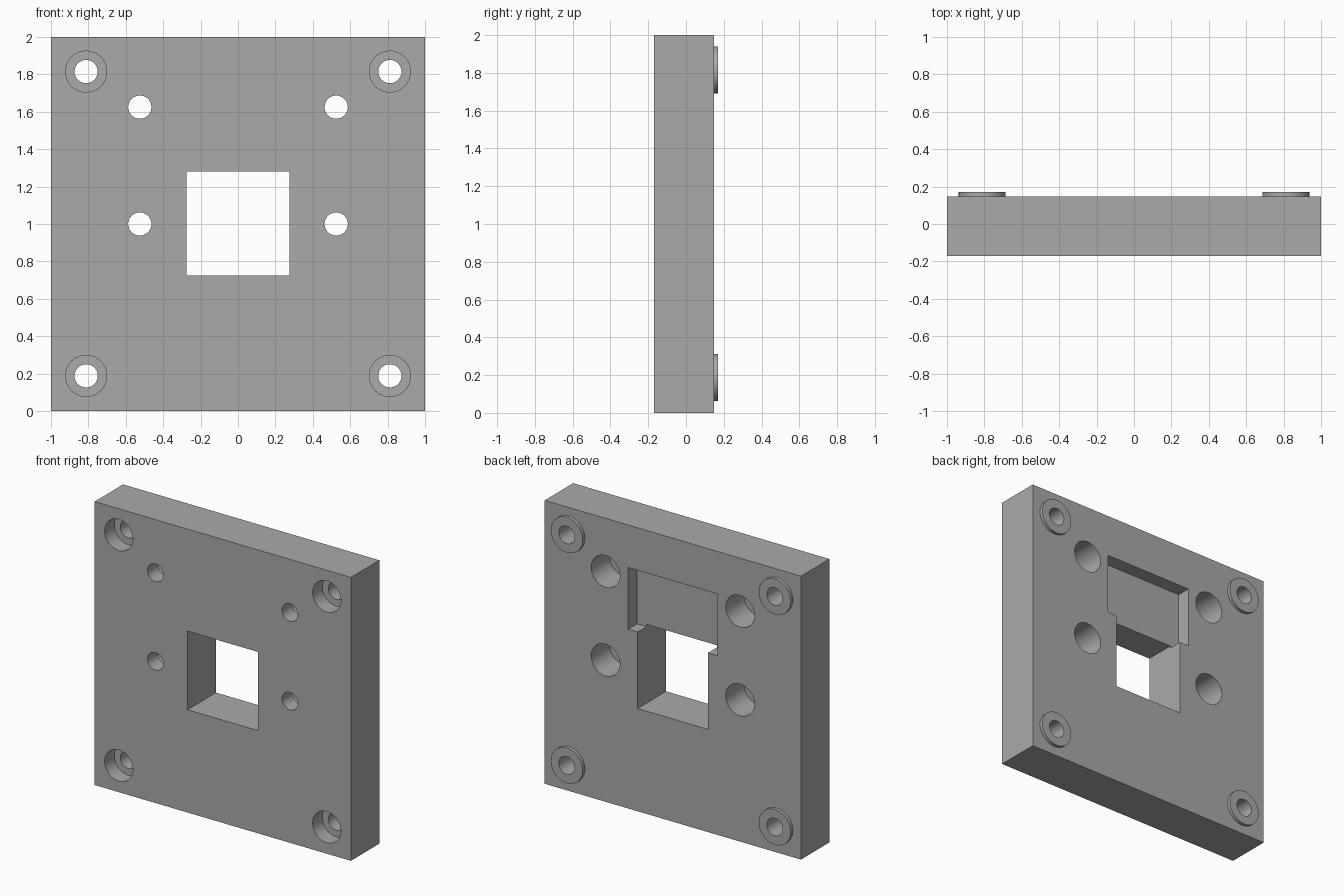
import bpy
import math

old = bpy.data.objects.get("Cube")
if old:
    bpy.data.objects.remove(old, do_unlink=True)

FRONT, BACK, BOSS_BACK = -0.17, 0.147, 0.17
OVER = 0.05  # how far cutters reach past a surface

grey = bpy.data.materials.new("plain grey")
grey.use_nodes = True
colour = (0.4, 0.4, 0.4, 1)
grey.diffuse_color = colour
grey.node_tree.nodes["Principled BSDF"].inputs["Base Color"].default_value = colour


def box(name, x, y, z):
    """Box from (min, max) pairs."""
    bpy.ops.mesh.primitive_cube_add(size=1, location=[sum(r) / 2 for r in (x, y, z)])
    obj = bpy.context.object
    obj.name = name
    obj.scale = [r[1] - r[0] for r in (x, y, z)]
    bpy.ops.object.transform_apply(location=True, rotation=True, scale=True)
    return obj


def disc(name, x, z, radius, y0, y1):
    """Cylinder running front to back."""
    bpy.ops.mesh.primitive_cylinder_add(
        vertices=64, radius=radius, depth=y1 - y0,
        location=(x, (y0 + y1) / 2, z), rotation=(math.pi / 2, 0, 0))
    obj = bpy.context.object
    obj.name = name
    bpy.ops.object.transform_apply(location=True, rotation=True, scale=True)
    return obj


def combine(target, tool, operation):
    """Apply a boolean and discard the tool."""
    tool.hide_render = True
    mod = target.modifiers.new(operation, "BOOLEAN")
    mod.operation = operation
    mod.solver = "EXACT"
    mod.object = tool
    bpy.context.view_layer.objects.active = target
    bpy.ops.object.modifier_apply(modifier=mod.name)
    bpy.data.objects.remove(tool, do_unlink=True)


plate = box("mounting_plate", (-1, 1), (FRONT, BACK), (0, 2))

for x in (-0.812, 0.812):
    for z in (0.188, 1.815):
        # Raised corner boss on the back, counterbored from the front
        combine(plate, disc("boss", x, z, 0.125, BACK - OVER, BOSS_BACK), "UNION")
        combine(plate, disc("corner_counterbore", x, z, 0.11, FRONT - OVER, FRONT + 0.107), "DIFFERENCE")
        combine(plate, disc("corner_hole", x, z, 0.062, FRONT - OVER, BOSS_BACK + OVER), "DIFFERENCE")

for x in (-0.525, 0.525):
    for z in (1.0, 1.625):
        # Inner screw holes, counterbored deeply from the back
        combine(plate, disc("inner_counterbore", x, z, 0.112, BACK - 0.205, BACK + OVER), "DIFFERENCE")
        combine(plate, disc("inner_hole", x, z, 0.062, FRONT - OVER, BACK + OVER), "DIFFERENCE")

# Square window right through, with a shallow wider pocket above it on the back
combine(plate, box("window", (-0.275, 0.275), (FRONT - OVER, BACK + OVER), (0.725, 1.28)), "DIFFERENCE")
combine(plate, box("back_pocket", (-0.348, 0.348), (BACK - 0.1, BACK + OVER), (1.265, 1.7)), "DIFFERENCE")

plate.data.materials.clear()
plate.data.materials.append(grey)
bpy.ops.object.select_all(action="DESELECT")
plate.select_set(True)
bpy.context.view_layer.objects.active = plate
bpy.ops.object.shade_smooth_by_angle(angle=math.radians(30))
